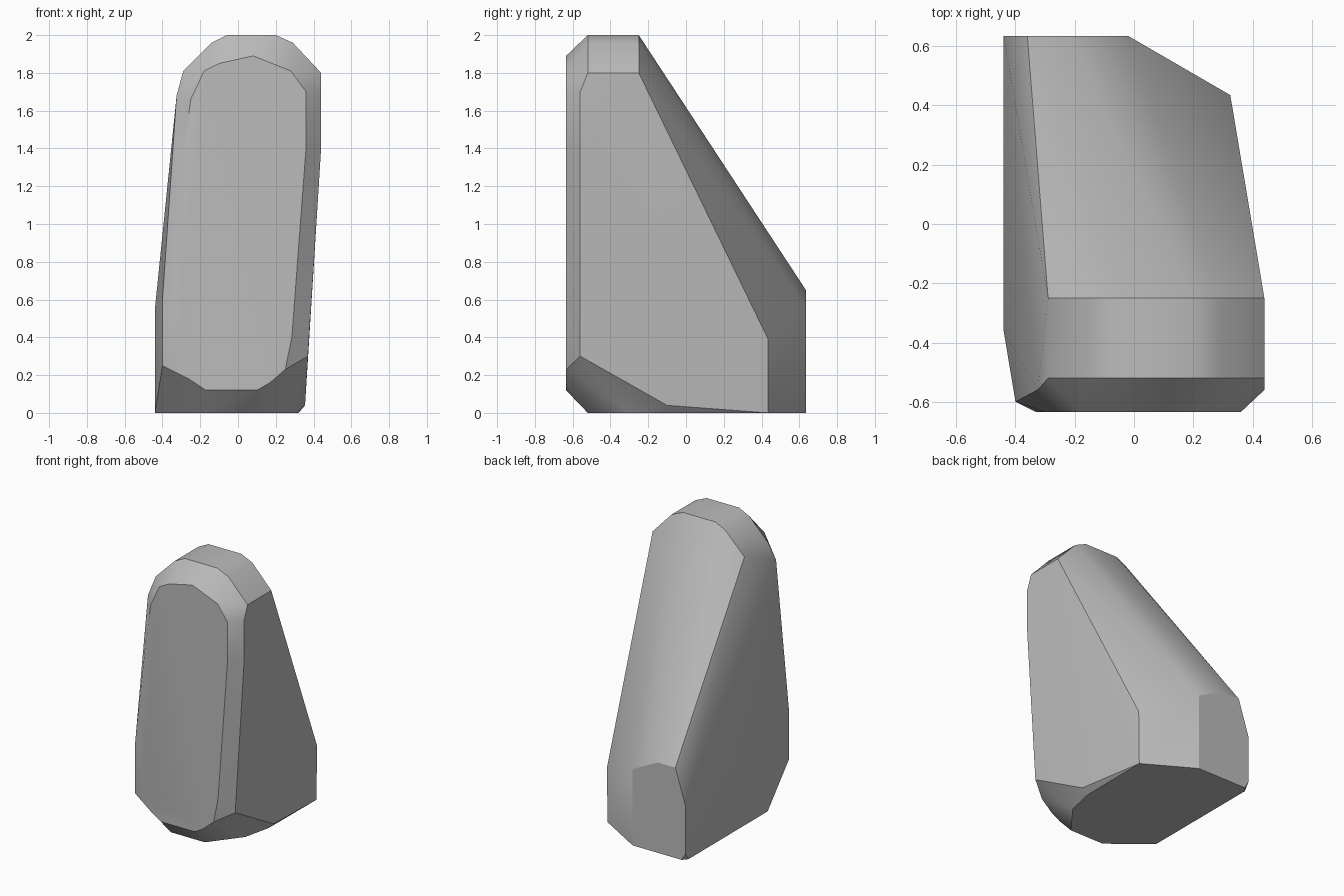
import bpy
import bmesh
import math

default_cube = bpy.data.objects.get("Cube")
if default_cube:
    bpy.data.objects.remove(default_cube, do_unlink=True)


def make_material(name, colour):
    material = bpy.data.materials.new(name)
    material.use_nodes = True
    material.diffuse_color = colour
    shader = material.node_tree.nodes["Principled BSDF"]
    shader.inputs["Base Color"].default_value = colour
    shader.inputs["Roughness"].default_value = 0.8
    return material


def section(depth, outline):
    """Place an x, z outline at one depth along y."""
    return [(x, depth, z) for x, z in outline]


def rounded_stone(name, points, material):
    """Wrap a tight convex skin around the sections and clean flat facets."""
    bm = bmesh.new()
    for point in points:
        bm.verts.new(point)
    hull = bmesh.ops.convex_hull(bm, input=bm.verts[:])
    unused = {e for key in ("geom_interior", "geom_unused") for e in hull[key]
              if isinstance(e, bmesh.types.BMVert)}
    bmesh.ops.delete(bm, geom=list(unused), context="VERTS")
    bmesh.ops.dissolve_limit(bm, angle_limit=math.radians(1),
                             verts=bm.verts[:], edges=bm.edges[:])
    bmesh.ops.recalc_face_normals(bm, faces=bm.faces[:])
    mesh = bpy.data.meshes.new(name)
    bm.to_mesh(mesh)
    bm.free()
    mesh.materials.append(material)
    stone = bpy.data.objects.new(name, mesh)
    bpy.context.collection.objects.link(stone)
    bpy.ops.object.select_all(action="DESELECT")
    stone.select_set(True)
    bpy.context.view_layer.objects.active = stone
    bpy.ops.object.shade_smooth_by_angle(angle=math.radians(30))
    return stone


# Flat front face
front_face = [(-.17, .12), (.1, .12), (.17, .16), (.25, .23), (.285, .4),
              (.36, 1.4), (.36, 1.7), (.28, 1.81), (.08, 1.89), (-.1, 1.85),
              (-.18, 1.81), (-.25, 1.66), (-.3, 1.29), (-.33, .6),
              (-.32, .3), (-.26, .18)]

# Rounded crown, carried straight back from the front bevel to the slope
crown = [(-.29, 1.81), (-.14, 1.96), (-.06, 2), (.2, 2), (.29, 1.96), (.44, 1.8)]

# Bulging flanks behind the front bevel
front_flanks = [(.44, 1.7), (.44, 1.4), (.37, .3), (-.325, 1.68)]
left_shoulder = [(-.4, .25), (-.4, .6)]
side_ridge = [(-.44, .3), (-.44, .55)]

# Upright back face and its slanted corner
back_face = [(-.36, .65), (-.22, .65), (-.02, .55), (-.02, 0),
             (-.41, 0), (-.44, .05), (-.44, .4)]
back_corner = [(.325, .39), (.32, 0)]

# Underside, from the front bevel to the widest part
sole_front = [(-.17, 0), (.1, 0)]
sole_middle = [(-.44, 0), (.27, 0)]
sole_side = [(.355, .04), (.315, 0)]

points = (section(-.635, front_face)
          + section(-.52, crown) + section(-.25, crown)
          + section(-.56, front_flanks)
          + section(-.6, left_shoulder) + section(-.36, side_ridge)
          + section(.635, back_face) + section(.435, back_corner)
          + section(-.52, sole_front) + section(-.3, sole_middle)
          + section(-.1, sole_side) + section(.6, [(-.44, 0)]))

rounded_stone("stone_block", points, make_material("plain grey stone", (.5, .5, .5, 1)))
